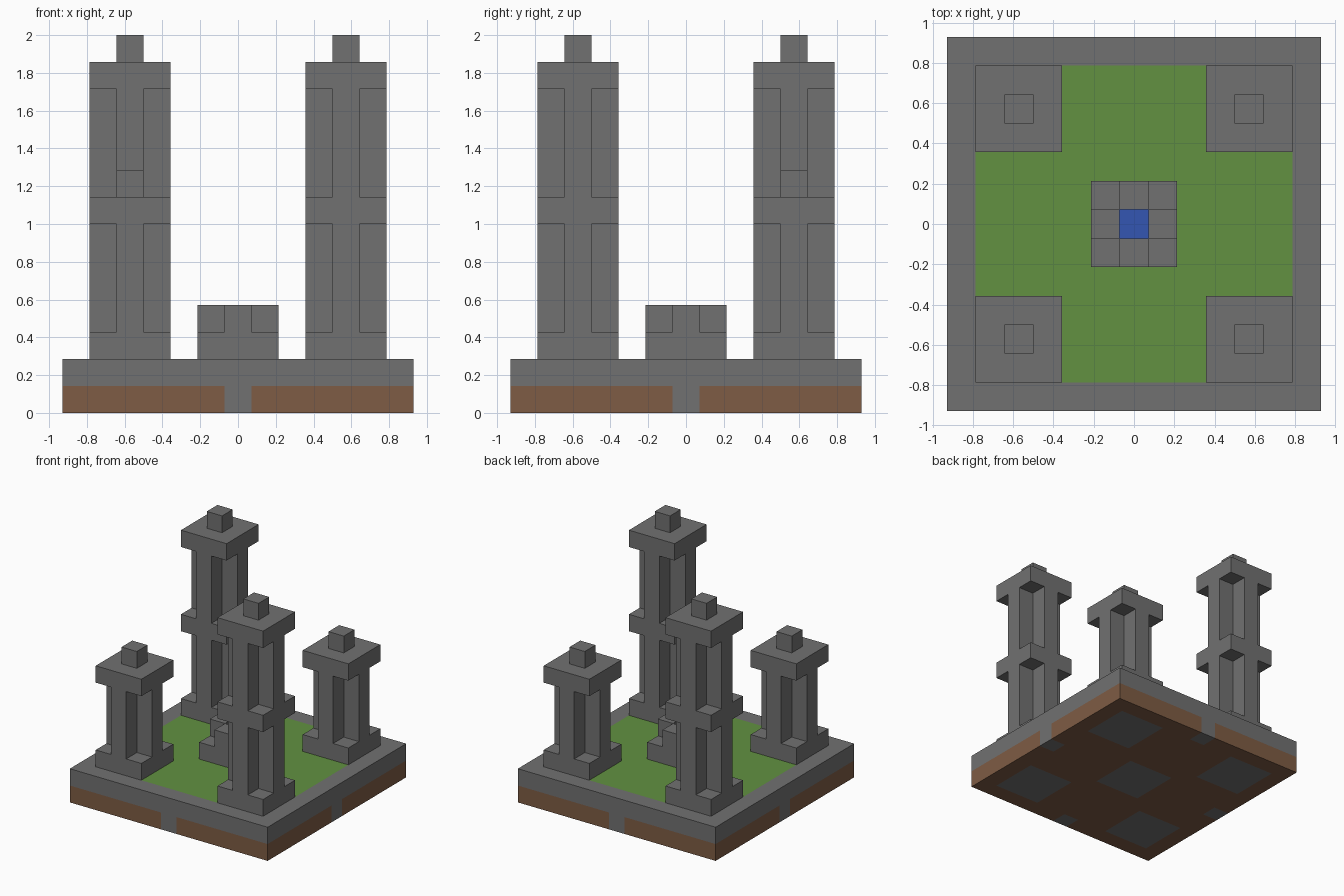
import bpy
import bmesh
from mathutils import Vector

U = 1 / 7  # edge length of one block

if "Cube" in bpy.data.objects:
    bpy.data.objects.remove(bpy.data.objects["Cube"], do_unlink=True)


def make_material(name, rgb):
    mat = bpy.data.materials.new(name)
    mat.use_nodes = True
    mat.diffuse_color = (*rgb, 1)
    mat.node_tree.nodes["Principled BSDF"].inputs["Base Color"].default_value = (*rgb, 1)
    return mat


STONE = make_material("grey stone", (0.165, 0.165, 0.165))
GRASS = make_material("green grass", (0.122, 0.283, 0.053))
EARTH = make_material("brown earth", (0.209, 0.107, 0.058))
WATER = make_material("blue water", (0.034, 0.093, 0.445))


def build_blocks(name, cells, location, open_bottom=False):
    """Clean outer shell of a block pattern; cells maps (x, y, z) to a material."""
    mats = list(dict.fromkeys(cells.values()))
    bm = bmesh.new()
    verts = {}

    def vert(key):
        if key not in verts:
            verts[key] = bm.verts.new((Vector(key) - Vector((0.5, 0.5, 0))) * U)
        return verts[key]

    for cell, mat in cells.items():
        for axis in range(3):
            for side in (0, 1):
                beyond = list(cell)
                beyond[axis] += 2 * side - 1
                buried = open_bottom and beyond[2] < 0
                if tuple(beyond) in cells or buried:
                    continue
                loop = []
                for b, c in ((0, 0), (1, 0), (1, 1), (0, 1)):
                    corner = list(cell)
                    corner[axis] += side
                    corner[(axis + 1) % 3] += b
                    corner[(axis + 2) % 3] += c
                    loop.append(vert(tuple(corner)))
                face = bm.faces.new(loop if side else loop[::-1])
                face.material_index = mats.index(mat)

    # Merge flat neighbouring faces of the same colour
    bmesh.ops.dissolve_limit(bm, angle_limit=0.01, verts=bm.verts[:],
                             edges=bm.edges[:], delimit={'MATERIAL'})
    mesh = bpy.data.meshes.new(name)
    bm.to_mesh(mesh)
    bm.free()
    for mat in mats:
        mesh.materials.append(mat)
    obj = bpy.data.objects.new(name, mesh)
    obj.location = location
    bpy.context.collection.objects.link(obj)
    return obj


def layer(shape):
    """Cells of a three by three layer: full slab, cross, or single core."""
    reach = {"full": 2, "cross": 1, "core": 0}[shape]
    return [(x, y) for x in (-1, 0, 1) for y in (-1, 0, 1) if abs(x) + abs(y) <= reach]


def stack(shapes):
    return {(x, y, z): STONE for z, shape in enumerate(shapes) for x, y in layer(shape)}


# Base: earth with stone footings below, lawn with a stone border above
def footing(x, y):
    x, y = abs(x), abs(y)
    tower = 3 <= x <= 5 and 3 <= y <= 5
    centre = max(x, y) <= 1
    post = max(x, y) == 6 and min(x, y) == 0
    return tower or centre or post


base = {}
for x in range(-6, 7):
    for y in range(-6, 7):
        base[x, y, 0] = STONE if footing(x, y) else EARTH
        base[x, y, 1] = STONE if max(abs(x), abs(y)) == 6 else GRASS
build_blocks("base", base, (0, 0, 0))

# Towers: cross-shaped shafts between square slabs, each with a finial
storey = ["full"] + ["cross"] * 4
short_tower = stack(storey + ["full", "core"])
tall_tower = stack(storey * 2 + ["full", "core"])
for side, sx in (("left", 1), ("right", -1)):
    for end, sy in (("front", -1), ("back", 1)):
        kind, cells = ("short", short_tower) if sx == sy else ("tall", tall_tower)
        build_blocks(f"{kind}_tower_{end}_{side}", cells,
                     (4 * sx * U, 4 * sy * U, 2 * U), open_bottom=True)

# Fountain: square plinth, four rim blocks and a sunken pool
fountain = stack(["full", "cross"])
del fountain[0, 0, 1]
fountain[0, 0, 0] = WATER
build_blocks("fountain", fountain, (0, 0, 2 * U), open_bottom=True)
